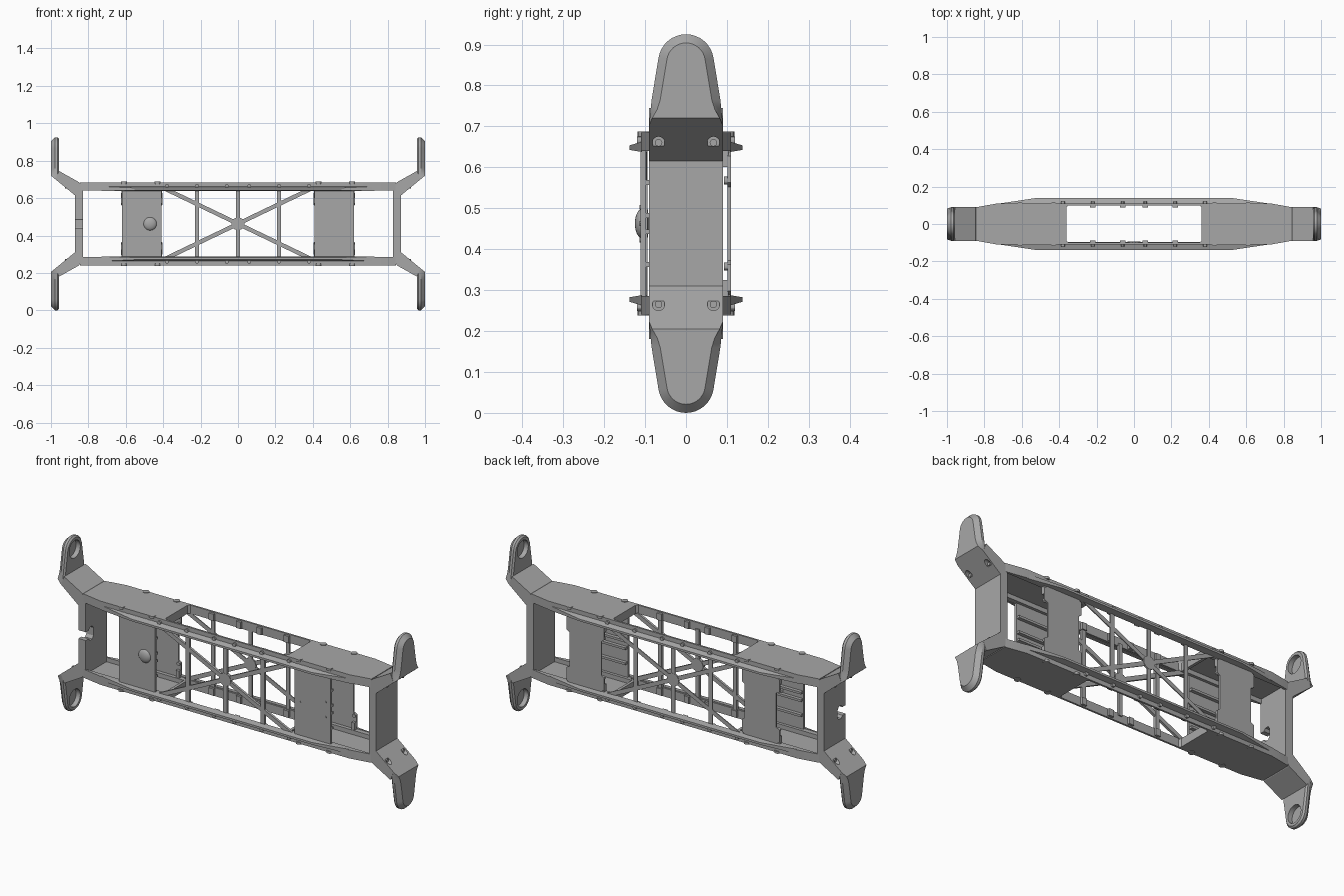
import bpy, bmesh, math
from mathutils import Vector, Matrix

if "Cube" in bpy.data.objects:
    bpy.data.objects.remove(bpy.data.objects["Cube"])

C = 0.4625  # mid height: parts are modelled relative to it and mirrored about it
GREY = bpy.data.materials.new("dark_grey")
GREY.diffuse_color = (0.39, 0.39, 0.39, 1)
GREY.use_nodes = True
GREY.node_tree.nodes["Principled BSDF"].inputs["Base Color"].default_value = GREY.diffuse_color


def prism(bm, pts, axis, a, b):
    """Extrude a 2D outline along an axis from a to b."""
    put = {'x': lambda u, v, d: (d, u, v), 'y': lambda u, v, d: (u, d, v),
           'z': lambda u, v, d: (u, v, d)}[axis]
    loft(bm, [[put(u, v, d) for u, v in pts] for d in (a, b)])


def loft(bm, rings):
    """Skin between equal closed rings and cap both ends."""
    vs = [[bm.verts.new(p) for p in r] for r in rings]
    n = len(vs[0])
    for r, s in zip(vs, vs[1:]):
        for i in range(n):
            bm.faces.new((r[i], r[(i + 1) % n], s[(i + 1) % n], s[i]))
    bm.faces.new(vs[0])
    bm.faces.new(vs[-1])


def box(bm, x0, x1, y0, y1, z0, z1):
    prism(bm, [(x0, y0), (x1, y0), (x1, y1), (x0, y1)], 'z', z0, z1)


def cyl(bm, centre, r, depth, direction, n=24):
    rot = Vector((0, 0, 1)).rotation_difference(Vector(direction)).to_matrix().to_4x4()
    bmesh.ops.create_cone(bm, cap_ends=True, segments=n, radius1=r, radius2=r,
                          depth=depth, matrix=Matrix.Translation(centre) @ rot)


def bar(bm, p, q, w, y0, y1):
    """Flat strut between two xz points."""
    p, q = Vector(p), Vector(q)
    d = (q - p).normalized() * w / 2
    s = Vector((-d.y, d.x))
    prism(bm, [p + s, p - s, q - s, q + s], 'y', y0, y1)


def finish(name, bm, mirror='', cutter=None):
    bmesh.ops.recalc_face_normals(bm, faces=bm.faces[:])
    me = bpy.data.meshes.new(name)
    bm.to_mesh(me)
    bm.free()
    me.materials.append(GREY)
    ob = bpy.data.objects.new(name, me)
    ob.location.z = C
    bpy.context.collection.objects.link(ob)
    cut = finish(name + "_cutter", cutter) if cutter else None
    bpy.ops.object.select_all(action='DESELECT')
    bpy.context.view_layer.objects.active = ob
    ob.select_set(True)
    if cut:
        cut.hide_render = True
        m = ob.modifiers.new("cut", 'BOOLEAN')
        m.operation, m.solver, m.object = 'DIFFERENCE', 'EXACT', cut
        bpy.ops.object.modifier_apply(modifier=m.name)
        bpy.data.objects.remove(cut)
    if mirror:
        m = ob.modifiers.new("mirror", 'MIRROR')
        m.use_axis = ['X' in mirror, 'Y' in mirror, 'Z' in mirror]
        m.use_mirror_merge = False
        bpy.ops.object.modifier_apply(modifier=m.name)
    bpy.ops.object.shade_smooth_by_angle(angle=math.radians(30))
    return ob


# deck plates, open in the middle and hollowed on the inner side
bm, cut = bmesh.new(), bmesh.new()
half = [(0.845, -0.0895), (0.73, -0.11), (-0.73, -0.11), (-0.845, -0.0895)]
prism(bm, half + [(x, -y) for x, y in reversed(half)], 'z', 0.177, 0.222)
c = [(0.36, 0.09), (0.35, 0.1), (-0.35, 0.1), (-0.36, 0.09)]
prism(cut, c + [(x, -y) for x, y in reversed(c)], 'z', 0.1, 0.3)
for s in (-1, 1):
    x0, x1 = sorted((s * 0.375, s * 0.83))
    box(cut, x0, x1, -0.083, 0.083, 0.1, 0.2)
finish("deck_plates", bm, 'Z', cut)

# wedge flanges along the deck sides
bm = bmesh.new()
loft(bm, [[(-x, y, z0), (x, y, z0), (x, y, z1), (-x, y, z1)]
          for x, y, z0, z1 in ((0.73, 0.108, 0.175, 0.2), (0.53, 0.138, 0.18, 0.191))])
finish("side_flanges", bm, 'YZ')

# deck screws, mounting blocks and flange screws
bm = bmesh.new()
for x in (0.43, 0.61):
    cyl(bm, (x, 0.102, 0.219), 0.016, 0.012, (0, 0, 1), 16)
for x in (0.06, 0.22):
    box(bm, x - 0.014, x + 0.014, 0.088, 0.108, 0.18, 0.216)
for x in (0.06, 0.22, 0.38):
    cyl(bm, (x, 0.113, 0.203), 0.01, 0.014, (0, 1, 0), 12)
finish("deck_screws", bm, 'XYZ')

# end plates; the left one has a hooked notch in its front edge
for name, s in (("left_end_plate", -1), ("right_end_plate", 1)):
    bm, cut = bmesh.new(), None
    x0, x1 = sorted((s * 0.83, s * 0.872))
    box(bm, x0, x1, -0.09, 0.09, -0.2, 0.2)
    if s < 0:
        cut = bmesh.new()
        h = [(-0.1, 0.022), (-0.065, 0.022), (-0.055, 0.035), (-0.035, 0.035), (-0.025, 0.02)]
        prism(cut, h + [(y, -z) for y, z in reversed(h)], 'x', -1, -0.7)
    finish(name, bm, '', cut)

# sloping legs with screw pockets
bm, cut = bmesh.new(), bmesh.new()
slope = [(0.83, 0.65), (0.872, 0.615), (0.975, 0.6995), (0.957, 0.745), (0.85, 0.685)]
prism(bm, [(x, z - C) for x, z in slope], 'y', -0.09, 0.09)
for y in (-0.067, 0.067):
    cyl(cut, (0.952, y, 0.66 - C), 0.015, 0.07, (1, 0, 0))
finish("leg_slopes", bm, 'XZ', cut)
bm = bmesh.new()
for y in (-0.067, 0.067):
    cyl(bm, (0.918, y, 0.66 - C), 0.009, 0.012, (1, 0, 0), 12)
finish("leg_screws", bm, 'XZ')


# rounded feet: chamfered outside, round recess inside; the root follows the slope
def foot_ring(x, o):
    zb = 0.615 + (x - 0.872) * 0.82
    side = [(0.09 - o * 0.35, zb), (0.088 - o * 0.85, max(zb, 0.705) + 0.022), (0.084 - o, 0.765)]
    pts = list(side)
    for i in range(17):
        a = math.radians(8 + 164 * i / 16)
        pts.append(((0.068 - o) * math.cos(a), 0.857 + (0.068 - o) * math.sin(a)))
    pts += [(-y, z) for y, z in reversed(side)]
    return [(x, y, z - C) for y, z in pts]


bm, cut = bmesh.new(), bmesh.new()
loft(bm, [foot_ring(x, o) for x, o in ((0.957, 0.008), (0.965, 0), (0.978, 0), (1.0, 0.021))])
cyl(cut, (0.96, 0, 0.857 - C), 0.046, 0.044, (1, 0, 0), 32)
finish("rounded_feet", bm, 'XZ', cut)

# cross-braced trusses, front and back
for name, y0, y1 in (("front_truss", -0.109, -0.094), ("back_truss", 0.102, 0.109)):
    bm = bmesh.new()
    for x in (-0.22, 0, 0.22):
        bar(bm, (x, -0.19), (x, 0.19), 0.022, y0, y1)
    for s in (-1, 1):
        bar(bm, (-0.385, -0.185 * s), (0.385, 0.185 * s), 0.022, y0 + 0.001, y1 - 0.001)
    cyl(bm, (0, (y0 + y1) / 2, 0), 0.034, y1 - y0 + 0.002, (0, 1, 0))
    finish(name, bm)

# front panels with stiffening rails on the inner face
bm = bmesh.new()
box(bm, 0.41, 0.62, -0.111, -0.098, -0.2, 0.2)
for z in (-0.1, -0.02, 0.02, 0.1):
    box(bm, 0.413, 0.617, -0.1, -0.08, z - 0.006, z + 0.006)
finish("front_panels", bm, 'X')

# back panels with ears, mounting brackets and ear screws
bm = bmesh.new()
q = [(0.605, 0), (0.605, 0.09), (0.625, 0.1), (0.625, 0.165), (0.61, 0.175), (0.61, 0.2),
     (0.42, 0.2), (0.42, 0.175), (0.405, 0.165), (0.405, 0.1), (0.42, 0.09), (0.42, 0)]
prism(bm, q + [(x, -z) for x, z in reversed(q[1:-1])], 'y', 0.102, 0.11)
for x in (0.416, 0.614):
    for s in (-1, 1):
        z0, z1 = sorted((s * 0.138, s * 0.185))
        box(bm, x - 0.009, x + 0.009, 0.086, 0.104, z0, z1)
        cyl(bm, (x, 0.1, s * 0.105), 0.01, 0.014, (0, 1, 0), 12)
finish("back_panels", bm, 'X')

# domed lens on the left front panel, small studs on the right one
bm = bmesh.new()
bmesh.ops.create_uvsphere(bm, u_segments=32, v_segments=16, radius=0.036,
                          matrix=Matrix.Translation((-0.47, -0.107, 0)) @ Matrix.Diagonal((1, 0.5, 1, 1)))
finish("front_dome", bm)
bm = bmesh.new()
for x, z in ((0.44, 0), (0.59, 0.04), (0.59, -0.04)):
    cyl(bm, (x, -0.11, z), 0.006, 0.006, (0, 1, 0), 12)
finish("panel_studs", bm)
